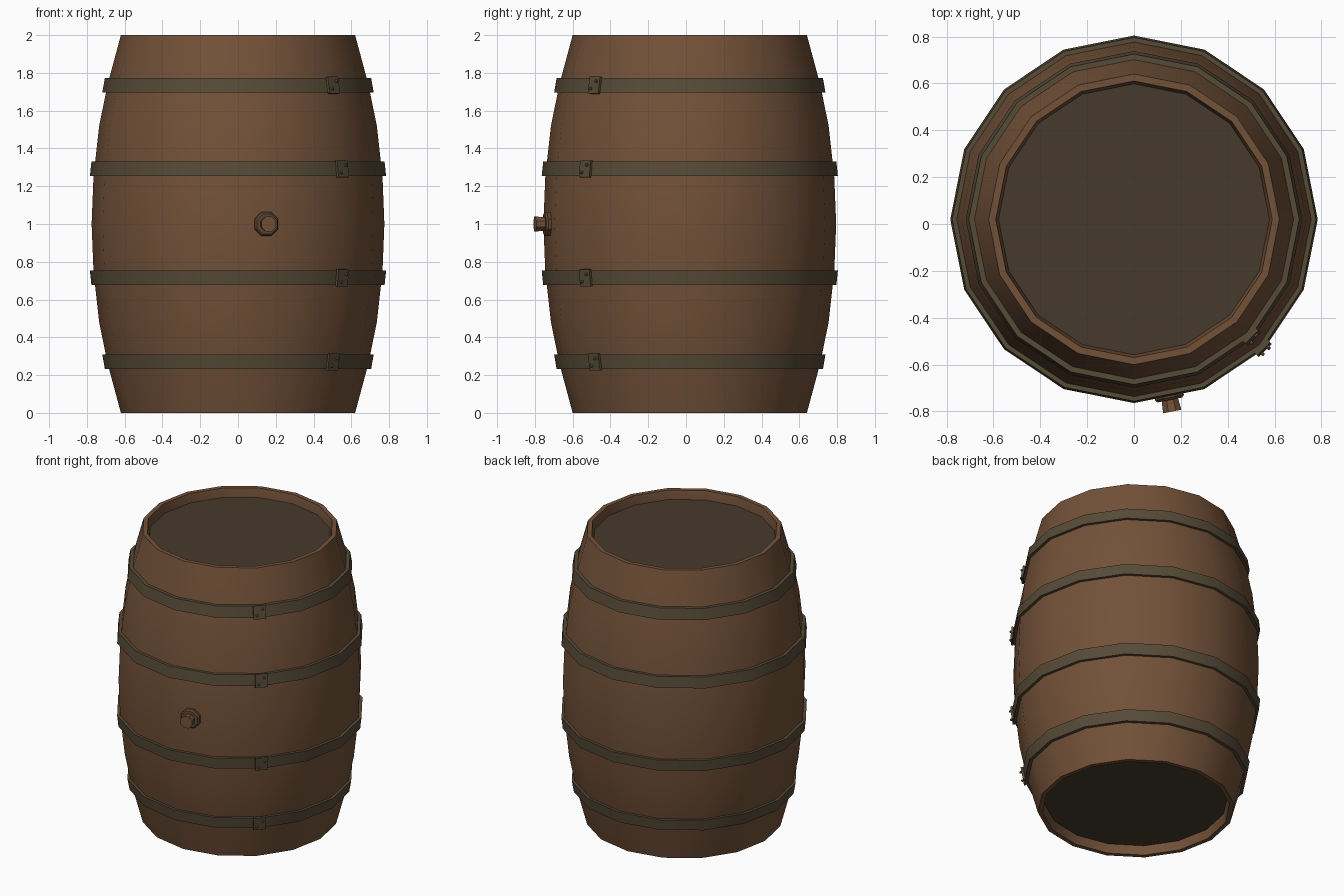
import bpy, bmesh, math
from mathutils import Matrix, Vector

if "Cube" in bpy.data.objects:
    bpy.data.objects.remove(bpy.data.objects["Cube"])

SIDES = 16
CY = 0.02  # barrel axis offset in y


def material(name, rgb):
    m = bpy.data.materials.new(name)
    m.diffuse_color = (*rgb, 1)
    m.use_nodes = True
    m.node_tree.nodes["Principled BSDF"].inputs["Base Color"].default_value = m.diffuse_color
    return m


WOOD = material("wood", (0.17, 0.083, 0.040))
LID = material("dark_wood", (0.062, 0.042, 0.025))
IRON = material("iron", (0.095, 0.070, 0.039))
RIVET = material("rivet", (0.15, 0.13, 0.10))


def finish(bm, name, mat, angle=None):
    bmesh.ops.recalc_face_normals(bm, faces=bm.faces)
    me = bpy.data.meshes.new(name)
    bm.to_mesh(me)
    bm.free()
    ob = bpy.data.objects.new(name, me)
    bpy.context.collection.objects.link(ob)
    me.materials.append(mat)
    if angle:
        bpy.ops.object.select_all(action='DESELECT')
        ob.select_set(True)
        bpy.context.view_layer.objects.active = ob
        bpy.ops.object.shade_smooth_by_angle(angle=math.radians(angle))
    return ob


def lathe(name, profile, mat, sides=SIDES, frame=None, angle=35):
    """Spin a closed (radius, height) profile around z, then place it by frame."""
    bm = bmesh.new()
    rings = []
    for i in range(sides):
        a = 2 * math.pi * i / sides
        rings.append([bm.verts.new((r * math.cos(a), r * math.sin(a), z)) for r, z in profile])
    n = len(profile)
    for i in range(sides):
        p, q = rings[i], rings[(i + 1) % sides]
        for j in range(n):
            k = (j + 1) % n
            bm.faces.new((p[j], q[j], q[k], p[k]))
    bmesh.ops.remove_doubles(bm, verts=bm.verts, dist=1e-5)
    bm.transform(frame or Matrix.Translation((0, CY, 0)))
    return finish(bm, name, mat, angle)


def radial_frame(angle_deg, r, z, tilt=0):
    """Frame on the barrel side: local z points outward, local y points up."""
    a = math.radians(angle_deg)
    out = Vector((math.cos(a), math.sin(a), 0))
    side = Vector((-math.sin(a), math.cos(a), 0))
    rot = Matrix((side, Vector((0, 0, 1)), out)).transposed().to_4x4()
    pos = Vector((0, CY, z)) + out * r
    return Matrix.Translation(pos) @ rot @ Matrix.Rotation(tilt, 4, 'X')


# Barrel shell: bulging staves with a thin rim at both ends
half = [(0.775, 1.0), (0.765, 1.25), (0.735, 1.52), (0.69, 1.74), (0.62, 2.0),
        (0.59, 2.0), (0.578, 1.94)]
lower = [(r, 2 - z) for r, z in half[:0:-1]]
lathe("barrel_body", lower + half, WOOD)

# Recessed end lids
for name, z in (("top_lid", 1.94), ("bottom_lid", 0.06)):
    bm = bmesh.new()
    bmesh.ops.create_circle(bm, cap_ends=True, segments=SIDES, radius=0.582,
                            matrix=Matrix.Translation((0, CY, z)))
    ob = finish(bm, name, LID)
    if z < 1:
        ob.data.flip_normals()

# Iron hoops, each with a riveted clasp on the front right corner
for i, (z, wide, narrow) in enumerate(((1.735, 0.718, 0.705), (1.292, 0.784, 0.776),
                                       (0.715, 0.784, 0.776), (0.27, 0.718, 0.705))):
    s = 1 if z > 1 else -1
    h = 0.038
    lathe(f"hoop_{i + 1}", [(wide - 0.04, z - s * h), (wide, z - s * h),
                            (narrow, z + s * h), (narrow - 0.04, z + s * h)], IRON)
    tilt = -s * math.atan2(wide - narrow, 2 * h)
    frame = radial_frame(-45, (wide + narrow) / 2, z, tilt)
    bm = bmesh.new()
    bmesh.ops.create_cube(bm, size=1, matrix=frame @ Matrix.Diagonal((0.078, 0.09, 0.014, 1)))
    finish(bm, f"clasp_{i + 1}", IRON)
    for j, d in enumerate((1, -1)):
        lathe(f"rivet_{i + 1}_{j + 1}", [(0, 0), (0.008, 0), (0.008, 0.012), (0.004, 0.017), (0, 0.017)],
              RIVET, 8, frame @ Matrix.Translation((d * 0.018, d * 0.02, 0.003)))

# Bung: octagonal flange and flared plug on the front
bung = radial_frame(-78.75, 0.76, 1.0) @ Matrix.Rotation(math.pi / 8, 4, 'Z')
lathe("bung_flange", [(0, -0.02), (0.068, -0.02), (0.068, 0.016), (0.058, 0.026), (0, 0.026)],
      material("bung_wood", (0.11, 0.06, 0.032)), 8, bung, 30)
lathe("bung_plug", [(0, 0), (0.036, 0), (0.043, 0.076), (0, 0.076)], WOOD, 8, bung, 30)
